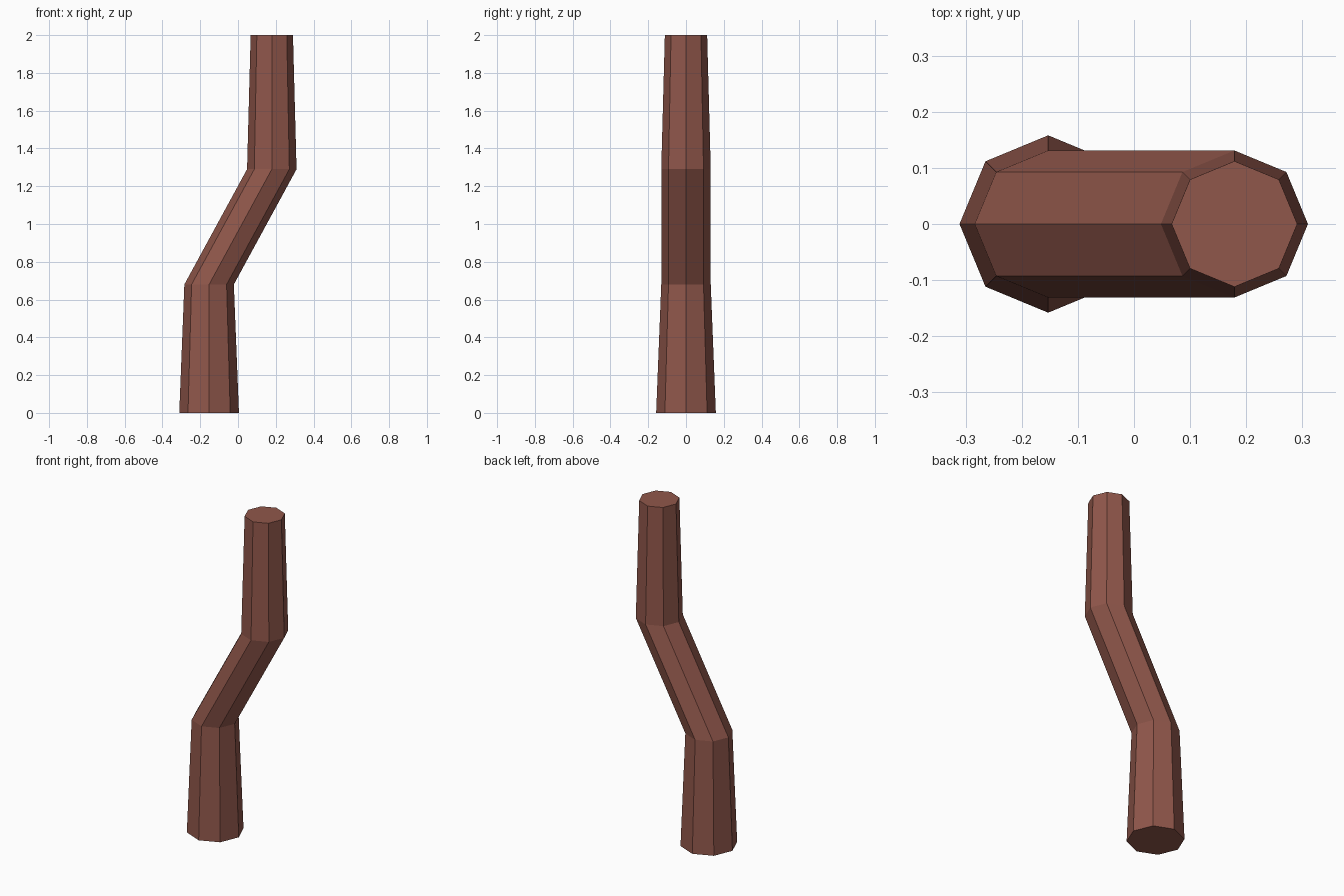
import bpy, bmesh
from math import cos, sin, pi

if "Cube" in bpy.data.objects:
    bpy.data.objects.remove(bpy.data.objects["Cube"])

SIDES = 8
# Level rings along the bent trunk: centre x, height, radius
RINGS = [(-0.153, 0.0, 0.158), (-0.153, 0.68, 0.131),
         (0.179, 1.29, 0.131), (0.179, 2.0, 0.112)]

# Trunk: octagonal rings bridged into a tapered, kinked column
bm = bmesh.new()
loops = [[bm.verts.new((x + r * cos(2 * pi * i / SIDES), r * sin(2 * pi * i / SIDES), z))
          for i in range(SIDES)] for x, z, r in RINGS]
for low, high in zip(loops, loops[1:]):
    for i in range(SIDES):
        j = (i + 1) % SIDES
        bm.faces.new((low[i], low[j], high[j], high[i]))

# End caps
bm.faces.new(loops[0][::-1])
bm.faces.new(loops[-1])

mesh = bpy.data.meshes.new("trunk")
bm.to_mesh(mesh)
bm.free()
trunk = bpy.data.objects.new("trunk", mesh)
bpy.context.collection.objects.link(trunk)

# Reddish brown bark
bark = bpy.data.materials.new("bark")
bark.diffuse_color = (0.28, 0.095, 0.07, 1)
bark.use_nodes = True
bark.node_tree.nodes["Principled BSDF"].inputs["Base Color"].default_value = bark.diffuse_color
mesh.materials.append(bark)
